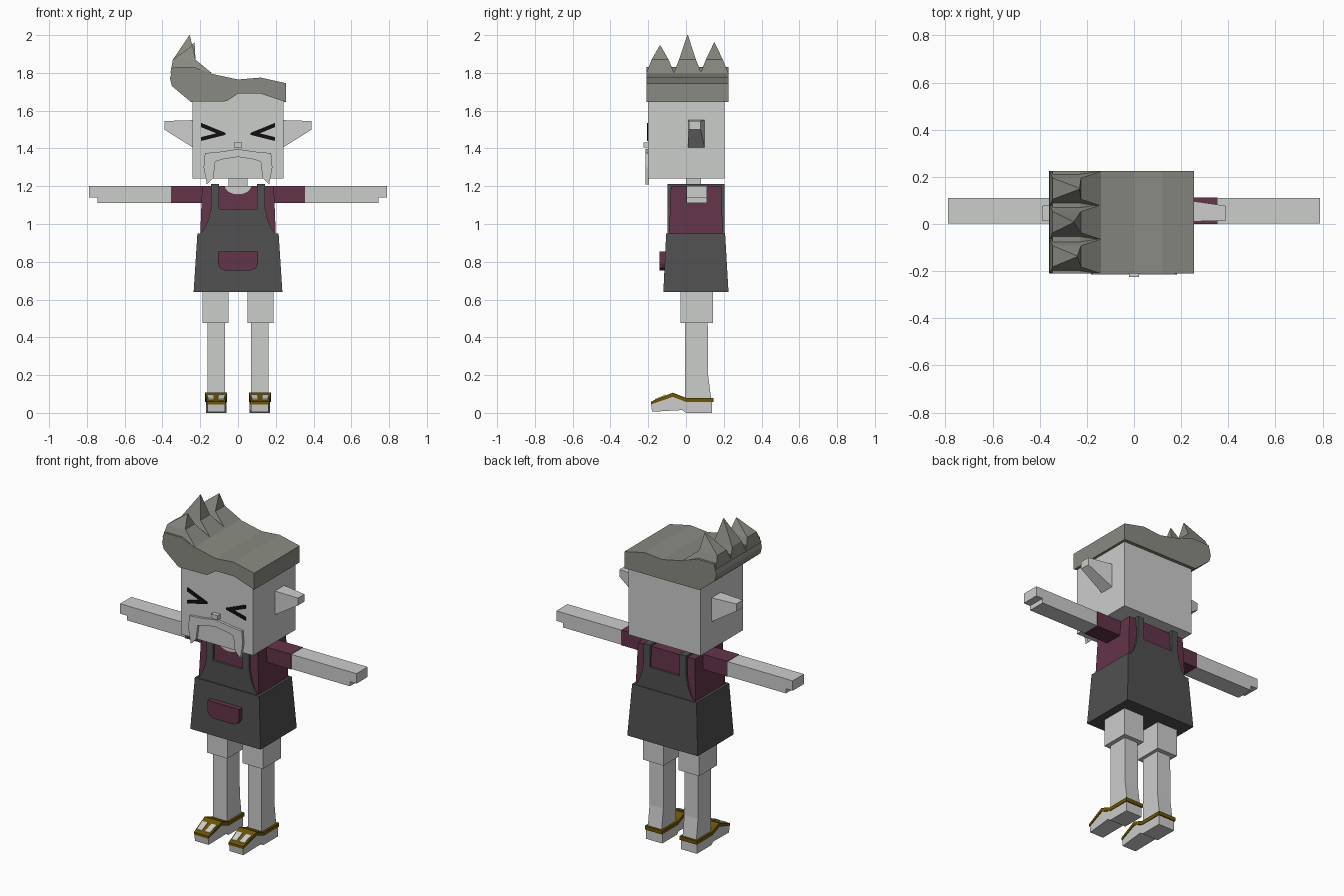
import bpy
import bmesh
import math
from mathutils import Vector

default_cube = bpy.data.objects.get("Cube")
if default_cube:
    bpy.data.objects.remove(default_cube, do_unlink=True)


def make_material(name, red, green, blue):
    material = bpy.data.materials.new(name)
    material.use_nodes = True
    colour = (red, green, blue, 1)
    material.diffuse_color = colour
    shader = material.node_tree.nodes["Principled BSDF"]
    shader.inputs["Base Color"].default_value = colour
    return material


skin = make_material("pale grey skin", .6, .61, .6)
hair_grey = make_material("warm grey hair", .25, .255, .22)
plum = make_material("plum cloth", .125, .034, .067)
charcoal = make_material("charcoal apron", .08, .08, .08)
gold = make_material("dark gold trim", .15, .09, 0)
black = make_material("black eyes", .005, .005, .005)


def make_object(name, vertices, faces, material, mirrored=False):
    mesh = bpy.data.meshes.new(name)
    mesh.from_pydata(vertices, [], faces)
    bm = bmesh.new()
    bm.from_mesh(mesh)
    bmesh.ops.recalc_face_normals(bm, faces=bm.faces)
    bm.to_mesh(mesh)
    bm.free()
    mesh.materials.append(material)
    part = bpy.data.objects.new(name, mesh)
    bpy.context.collection.objects.link(part)
    if mirrored:
        part.modifiers.new("mirror", "MIRROR")
    return part


def loft(name, axis, rings, material, mirrored=False):
    """Join outlines placed along an axis; rings are (position, points)."""
    vertices, faces = [], []
    count = len(rings[0][1])
    for position, points in rings:
        for point in points:
            corner = list(point)
            corner.insert("xyz".index(axis), position)
            vertices.append(corner)
    for start in range(0, len(vertices) - count, count):
        for i in range(count):
            j = (i + 1) % count
            faces.append((start + i, start + j, start + count + j, start + count + i))
    faces.append(range(count))
    faces.append(range(len(vertices) - count, len(vertices)))
    return make_object(name, vertices, faces, material, mirrored)


def prism(name, axis, low, high, points, material, mirrored=False):
    return loft(name, axis, [(low, points), (high, points)], material, mirrored)


def rectangle(left, right, low, high):
    return [(left, low), (right, low), (right, high), (left, high)]


def box(name, x_range, y_range, z_range, material, mirrored=False):
    return prism(name, "z", *z_range, rectangle(*x_range, *y_range), material, mirrored)


def symmetric(half):
    """Complete an outline from its right half, listed from the centre out."""
    return half + [(-x, z) for x, z in reversed(half) if x]


def half_round(width, top, depth):
    angles = [math.pi * i / 8 for i in range(9)]
    return [(width * math.cos(a), top - depth * math.sin(a)) for a in angles]


# Torso, neck and neckline
loft("shirt", "z", [(.94, rectangle(-.2, .2, -.09, .195)),
                    (1.2, rectangle(-.19, .19, -.08, .187))], plum)
box("neck", (-.05, .05), (0, .08), (1.19, 1.25), skin)
prism("neckline", "y", -.087, .09, half_round(.07, 1.202, .045), skin)

# Apron skirt, with bib and straps running front to back
loft("apron_skirt", "z", [(.64, rectangle(-.235, .235, -.12, .225)),
                          (.95, rectangle(-.215, .215, -.105, .207))], charcoal)
bib = symmetric([(0, 1.08), (.1, 1.08), (.1, 1.212), (.142, 1.212), (.142, 1.09),
                 (.155, 1.03), (.175, .98), (.205, .94), (0, .94)])
prism("apron_bib", "y", -.098, .203, bib, charcoal)
pocket = [(-.105, .855), (-.105, .79), (-.095, .767), (-.07, .755)]
pocket += [(-x, z) for x, z in reversed(pocket)]
prism("apron_pocket", "y", -.14, -.105, pocket, plum)

# Arms with a stepped hand
box("sleeve", (.18, .355), (0, .112), (1.11, 1.202), plum, True)
forearm = [(.35, 1.2), (.79, 1.2), (.79, 1.14), (.745, 1.14), (.745, 1.112), (.35, 1.112)]
prism("forearm", "y", .003, .11, forearm, skin, True)

# Legs
box("shorts_leg", (.05, .187), (-.03, .142), (.475, .66), skin, True)
calf = [(-.005, .48), (.115, .48), (.117, .2), (.135, .06), (-.005, .06)]
prism("lower_leg", "x", .07, .162, calf, skin, True)

# Shoes, with gold trim and pale toe panels
sole = [(-.18, .006), (-.02, .015), (0, 0), (.138, 0), (.138, .065),
        (0, .065), (-.07, .09), (-.185, .05)]
trim = [(.145, .058), (.145, .08), (0, .08), (-.07, .107), (-.185, .06),
        (-.185, .045), (-.07, .085), (0, .058)]
panel = [(-.165, .06), (-.105, .085), (-.105, .097), (-.165, .073)]
shoe_centre = .116
shoe_parts = [prism("shoe", "x", .062, .17, sole, skin, True),
              prism("shoe_trim", "x", .058, .174, trim, gold, True),
              prism("inner_toe_panel", "x", .068, .104, panel, skin, True),
              prism("outer_toe_panel", "x", .128, .164, panel, skin, True)]
for part in shoe_parts:
    for vertex in part.data.vertices:
        if vertex.co.y < -.15:
            vertex.co.x = shoe_centre + (vertex.co.x - shoe_centre) * .85

# Head and ears
box("head", (-.24, .24), (-.2, .205), (1.24, 1.69), skin)
loft("ear", "x", [(.23, rectangle(.01, .1, 1.4, 1.55)),
                  (.39, rectangle(.015, .077, 1.5, 1.545))], skin, True)

# Nose, moustache and squeezed-shut eyes
box("nose", (-.022, .022), (-.225, -.19), (1.405, 1.432), skin)
moustache = symmetric([(0, 1.397), (.09, 1.383), (.175, 1.375), (.182, 1.3), (.165, 1.21),
                       (.13, 1.245), (.12, 1.33), (.08, 1.343), (0, 1.355)])
prism("moustache", "y", -.215, -.195, moustache, skin)
eye = [(.195, 1.535), (.065, 1.482), (.065, 1.472), (.195, 1.44),
       (.195, 1.46), (.115, 1.48), (.195, 1.513)]
prism("eye", "y", -.206, -.198, eye, black, True)

# Swept hair: arched fringe in front, straight edge behind
crown = [(.255, 1.645), (.255, 1.745), (.12, 1.775), (0, 1.765), (-.14, 1.795),
         (-.23, 1.83), (-.345, 1.83), (-.36, 1.77), (-.35, 1.73), (-.25, 1.647)]
fringe = [(-.06, 1.65), (0, 1.69), (.12, 1.69)]
straight = [(x, 1.646) for x, z in fringe]
loft("hair", "y", [(-.21, crown + fringe), (-.195, crown + fringe),
                   (-.194, crown + straight), (.225, crown + straight)], hair_grey)

# Three hair spikes, each bending toward its tip
for name, middle, tip_x, tip_z in (("front", -.137, -.24, 1.945),
                                   ("middle", .008, -.255, 2),
                                   ("back", .15, -.23, 1.96)):
    rings = []
    for height, left, right, half_width in ((1.8, -.358, -.14, .073),
                                            (1.87, -.345, -.225, .045),
                                            (tip_z, tip_x - .002, tip_x, .002)):
        rings.append((height, rectangle(left, right, middle - half_width, middle + half_width)))
    loft(name + "_hair_spike", "z", rings, hair_grey)
